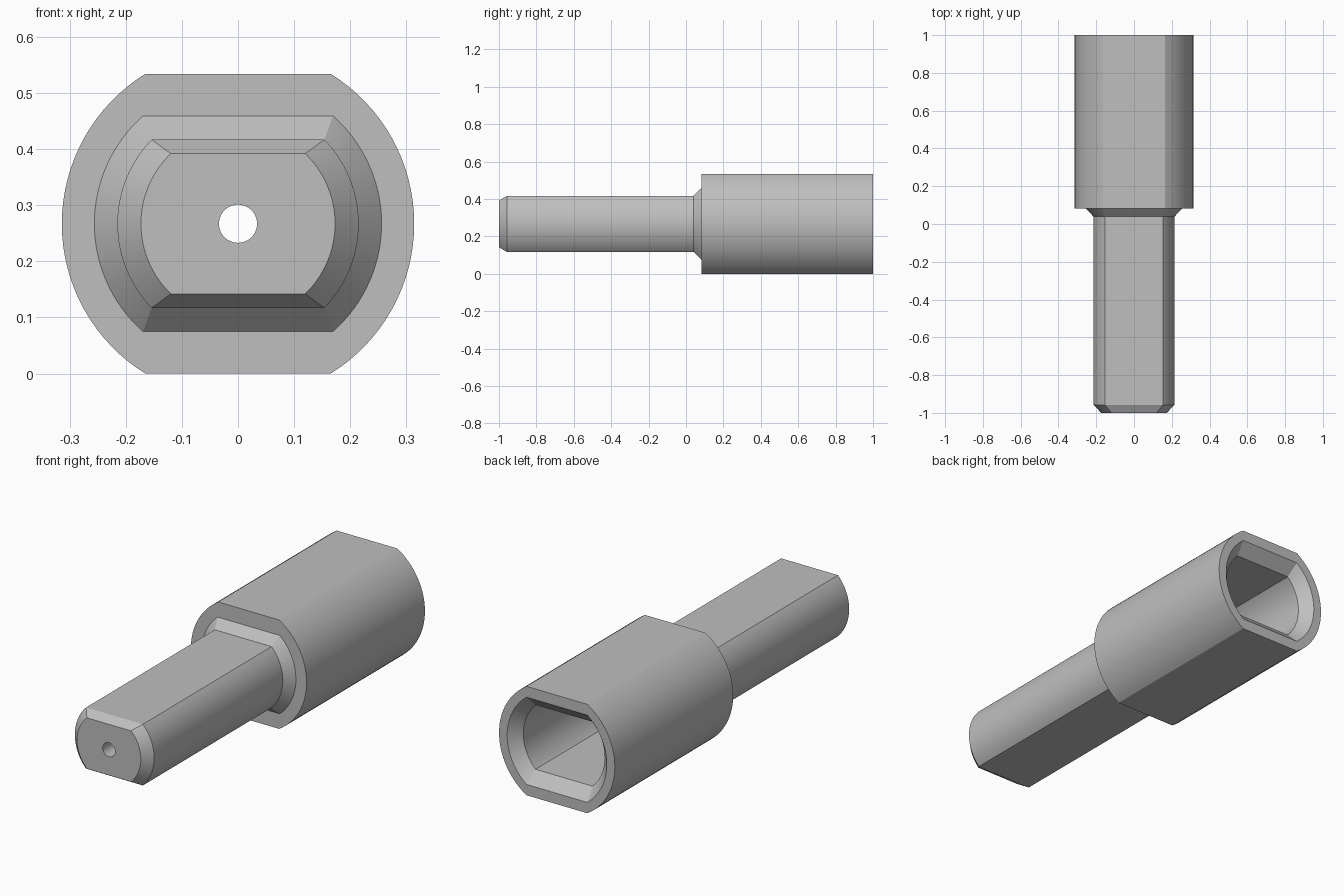
import bpy
import bmesh
from math import asin, cos, sin, pi, radians

cube = bpy.data.objects.get("Cube")
if cube:
    bpy.data.objects.remove(cube, do_unlink=True)

AXIS_Z = 0.267      # height of the long axis
ARC_STEPS = 32      # segments in each rounded side

steel = bpy.data.materials.new("plain grey")
steel.use_nodes = True
grey = (0.52, 0.52, 0.52, 1)
steel.diffuse_color = grey
steel.node_tree.nodes["Principled BSDF"].inputs["Base Color"].default_value = grey


def flatted_ring(bm, y, radius, half_height):
    """Circle with its top and bottom cut flat."""
    limit = asin(half_height / radius)
    ring = []
    for turn in (0, pi):
        for i in range(ARC_STEPS + 1):
            a = turn - limit + 2 * limit * i / ARC_STEPS
            ring.append(bm.verts.new((radius * cos(a), y, AXIS_Z + radius * sin(a))))
    return ring


# Closed run of sections (y, radius, half height)
sections = [
    (-1.0, 0.034, 0.034),     # bore at the tip
    (-1.0, 0.173, 0.125),     # tip face
    (-0.957, 0.215, 0.15),    # tip chamfer
    (0.04, 0.215, 0.15),      # shaft
    (0.083, 0.256, 0.192),    # collar
    (0.083, 0.314, 0.267),    # shoulder
    (1.0, 0.314, 0.267),      # sleeve
    (1.0, 0.27, 0.214),       # sleeve rim
    (0.945, 0.221, 0.158),    # socket chamfer
    (0.14, 0.221, 0.158),     # socket wall
    (0.14, 0.034, 0.034),     # socket floor, then bore
]

bm = bmesh.new()
rings = [flatted_ring(bm, *s) for s in sections]
for a, b in zip(rings, rings[1:] + rings[:1]):
    for i in range(len(a)):
        j = (i + 1) % len(a)
        bm.faces.new((a[i], a[j], b[j], b[i]))
bmesh.ops.remove_doubles(bm, verts=bm.verts, dist=1e-5)
bmesh.ops.recalc_face_normals(bm, faces=bm.faces)

mesh = bpy.data.meshes.new("shaft_and_socket")
bm.to_mesh(mesh)
bm.free()
mesh.materials.append(steel)
body = bpy.data.objects.new("shaft_and_socket", mesh)
bpy.context.collection.objects.link(body)

# Smooth rounded sides, crisp flats and chamfers
bpy.ops.object.select_all(action="DESELECT")
body.select_set(True)
bpy.context.view_layer.objects.active = body
bpy.ops.object.shade_smooth_by_angle(angle=radians(20))
